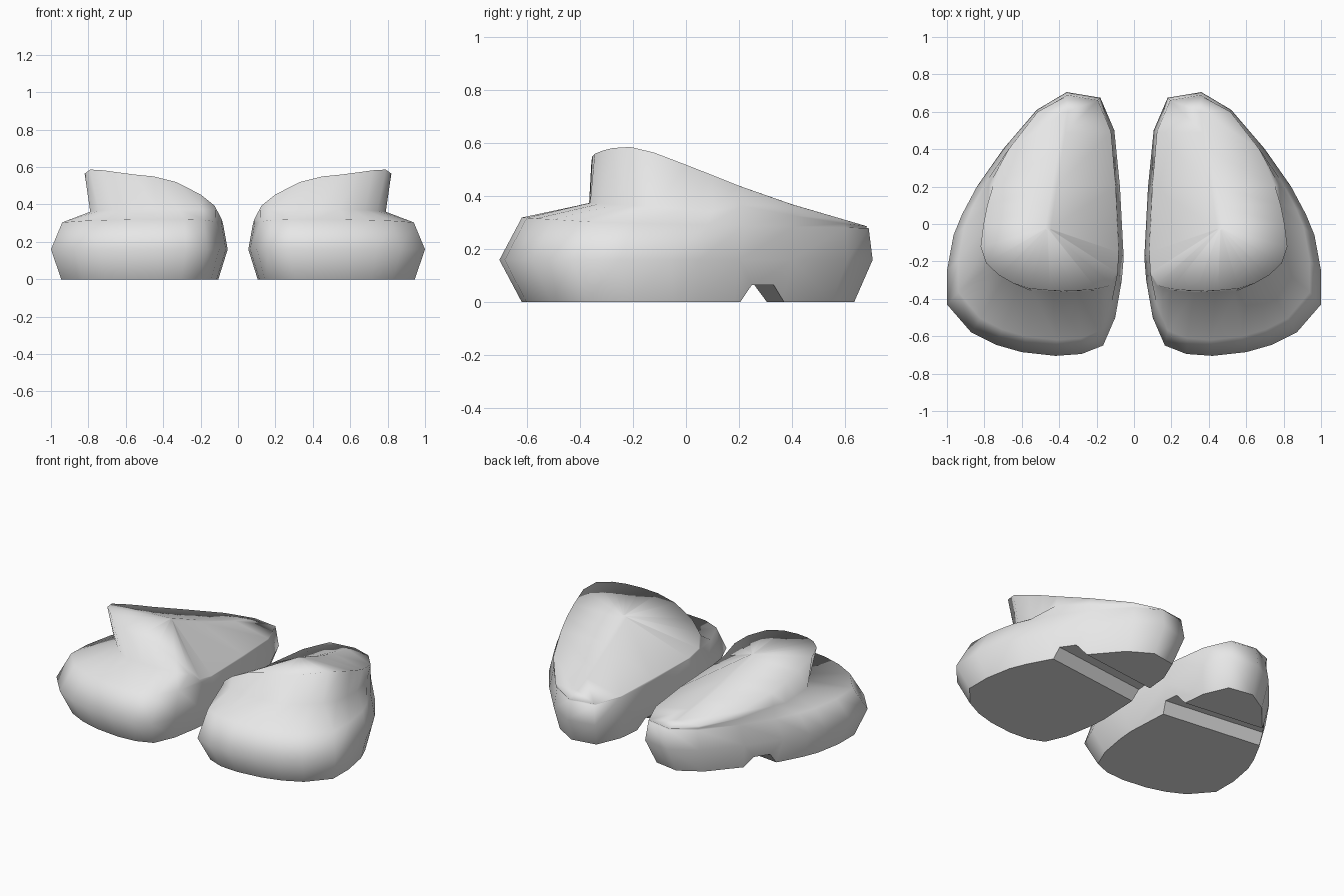
import bpy, bmesh

if "Cube" in bpy.data.objects:
    bpy.data.objects.remove(bpy.data.objects["Cube"])

# One plain grey for everything
grey = bpy.data.materials.new("light_grey")
grey.use_nodes = True
grey.diffuse_color = (0.8, 0.8, 0.8, 1)
grey.node_tree.nodes["Principled BSDF"].inputs["Base Color"].default_value = (0.8, 0.8, 0.8, 1)

# Widest outline of one shoe: heel, inner side, toe, outer side
OUTLINE = [(.36, .705), (.18, .675), (.105, .50), (.075, .20), (.055, -.18),
           (.065, -.30), (.10, -.50), (.165, -.65), (.28, -.695), (.42, -.705),
           (.60, -.685), (.74, -.645), (.87, -.58), (1.0, -.43), (1.0, -.25),
           (.965, -.06), (.92, .05), (.84, .20), (.70, .40), (.52, .61)]
# Edge of the raised upper, matching the outline point by point
UPPER = [(.36, .685), (.195, .66), (.125, .49), (.10, .20), (.085, -.15),
         (.09, -.26), (.125, -.32), (.20, -.347), (.33, -.358), (.45, -.355),
         (.56, -.345), (.65, -.315), (.72, -.275), (.79, -.21), (.82, -.12),
         (.805, 0), (.785, .10), (.755, .20), (.67, .40), (.515, .60)]
# Undercut foot of the upper around its outer front corner, by point index
CORNER_FOOT = {10: (.54, -.362), 11: (.61, -.322), 12: (.68, -.262), 13: (.745, -.195),
               14: (.79, -.115), 15: (.787, 0), 16: (.783, .10)}
# Height of the upper along its length, and its fall towards the inner side
RIDGE = [(-.36, .58), (-.29, .59), (-.22, .59), (-.12, .565),
         (.05, .50), (.20, .44), (.40, .37), (.69, .285)]
DOME = [(0, 0), (.07, .35), (.24, .69), (.45, .88), (.73, .94), (1, 1)]
INNER = [(-.30, .07), (.20, .085), (.50, .115), (.68, .18)]
OUTER = [(-.20, .80), (.20, .76), (.40, .68), (.60, .52), (.70, .36)]
RIM_Z = [(-.62, .32), (-.30, .30), (.70, .28)]
FOOT_Z = [(-.36, .375), (-.10, .36), (.60, .30)]
SPINE_X = [(-.02, .46), (.60, .36)]


def interp(table, t):
    """Piecewise linear lookup, clamped at both ends."""
    if t <= table[0][0]:
        return table[0][1]
    for (a, va), (b, vb) in zip(table, table[1:]):
        if t <= b:
            return va + (vb - va) * (t - a) / (b - a)
    return table[-1][1]


def edge_z(x, y):
    a, b = interp(INNER, y), interp(OUTER, y)
    return .285 + (interp(RIDGE, y) - .285) * interp(DOME, (x - a) / (b - a))


def mix(p, q, t):
    return [a + (b - a) * t for a, b in zip(p, q)]


def fitted(x0, x1, y0, y1):
    """Outline squeezed into a new bounding rectangle."""
    return [(x0 + (x - .055) / .945 * (x1 - x0), y0 + (y + .705) / 1.41 * (y1 - y0))
            for x, y in OUTLINE]


def shoe_rings():
    sole = [(x, y, 0) for x, y in fitted(.105, .945, -.62, .635)]
    belly = [(x, y, .16) for x, y in OUTLINE]
    rim = [(x, y, interp(RIM_Z, y)) for x, y in fitted(.08, .94, -.62, .69)]
    edge = [(x, y, edge_z(x, y)) for x, y in UPPER]
    # Foot of the upper: undercut at the front, a plain slope along the outer back
    foot = []
    for i, (x, y, z) in enumerate(edge):
        if i > 16:
            foot.append(mix(edge[i], rim[i], .5))
        else:
            fx, fy = CORNER_FOOT.get(i, (x * .97, y - .008))
            foot.append((fx, fy, min(interp(FOOT_Z, fy), z - .004)))
    # Top fans in straight lines from its edge to a ridge along the middle
    ridge = []
    for p in edge:
        sy = max(-.02, min(.60, p[1]))
        ridge.append(mix(p, (interp(SPINE_X, sy), sy, interp(RIDGE, sy)), .96))
    return [sole, belly, rim, foot, edge, ridge]


def make_solid(name, rings, side):
    """Skin a stack of closed rings and cap both ends."""
    bm = bmesh.new()
    loops = [[bm.verts.new((side * x, y, z)) for x, y, z in r] for r in rings]
    for a, b in zip(loops, loops[1:]):
        for i in range(len(a)):
            j = (i + 1) % len(a)
            bm.faces.new((a[i], a[j], b[j], b[i]))
    bm.faces.new(loops[0])
    bmesh.ops.triangulate(bm, faces=[bm.faces.new(loops[-1])])
    bmesh.ops.recalc_face_normals(bm, faces=bm.faces)
    mesh = bpy.data.meshes.new(name)
    bm.to_mesh(mesh)
    bm.free()
    obj = bpy.data.objects.new(name, mesh)
    bpy.context.collection.objects.link(obj)
    return obj


# Slanted groove under the arch
GROOVE = [(.155, -.065), (.245, .065), (.335, .065), (.425, -.065)]
groove_rings = [[(x, y + .12 * (x - .75), z) for y, z in GROOVE] for x in (-.05, 1.15)]

for name, side in (("left_shoe", 1), ("right_shoe", -1)):
    shoe = make_solid(name, shoe_rings(), side)
    shoe.data.materials.append(grey)
    cutter = make_solid("groove_cutter", groove_rings, side)
    cutter.hide_render = True
    cut = shoe.modifiers.new("groove", 'BOOLEAN')
    cut.operation, cut.solver, cut.object = 'DIFFERENCE', 'EXACT', cutter
    bpy.ops.object.select_all(action='DESELECT')
    shoe.select_set(True)
    bpy.context.view_layer.objects.active = shoe
    bpy.ops.object.modifier_apply(modifier=cut.name)
    bpy.data.objects.remove(cutter)
    # Smooth body, flat sole and groove
    for face in shoe.data.polygons:
        face.use_smooth = any(shoe.data.vertices[v].co.z > .07 for v in face.vertices)
